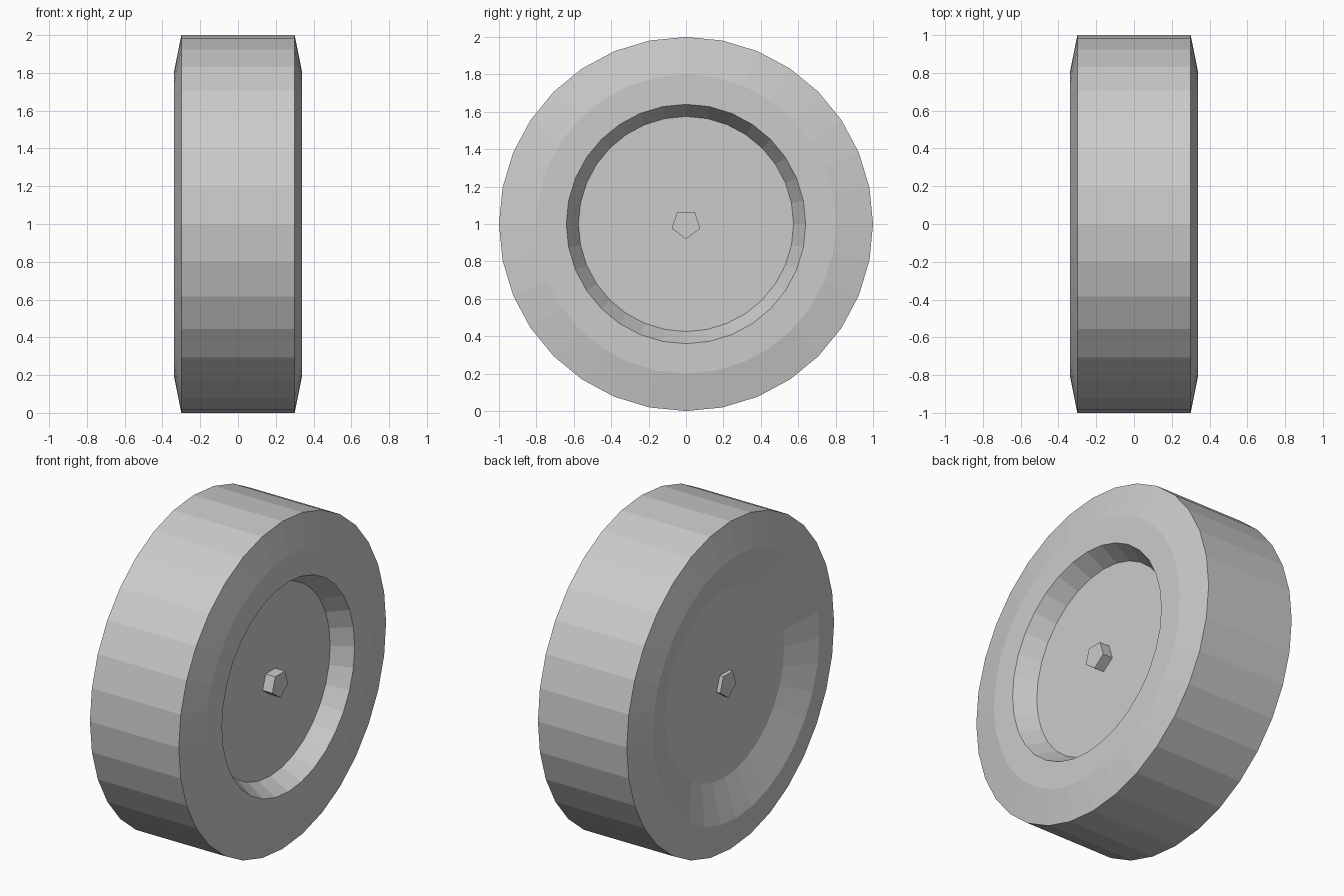
import bpy, bmesh
from math import sin, cos, pi

if "Cube" in bpy.data.objects:
    bpy.data.objects.remove(bpy.data.objects["Cube"])


def lathe(name, profile, sides):
    """Loft (x, radius) rings around the X axis, with flat end caps."""
    bm = bmesh.new()
    rings = []
    for x, r in profile:
        rings.append([bm.verts.new((x, r * sin(2 * pi * i / sides),
                                    1 - r * cos(2 * pi * i / sides)))
                      for i in range(sides)])
    for a, b in zip(rings, rings[1:]):
        for i in range(sides):
            j = (i + 1) % sides
            bm.faces.new((a[i], a[j], b[j], b[i]))
    bm.faces.new(rings[0])
    bm.faces.new(rings[-1])
    bmesh.ops.recalc_face_normals(bm, faces=bm.faces)
    mesh = bpy.data.meshes.new(name)
    bm.to_mesh(mesh)
    bm.free()
    obj = bpy.data.objects.new(name, mesh)
    bpy.context.collection.objects.link(obj)
    return obj


# Wheel: shallow dish on the left, tread, stepped recess on the right
lathe("wheel", [(-0.26, 0.575), (-0.34, 0.80), (-0.30, 1.0), (0.30, 1.0),
                (0.34, 0.80), (0.34, 0.64), (0.22, 0.575)], 32)

# Five-sided axle showing on both sides
lathe("axle", [(-0.285, 0.08), (0.285, 0.08)], 5)
